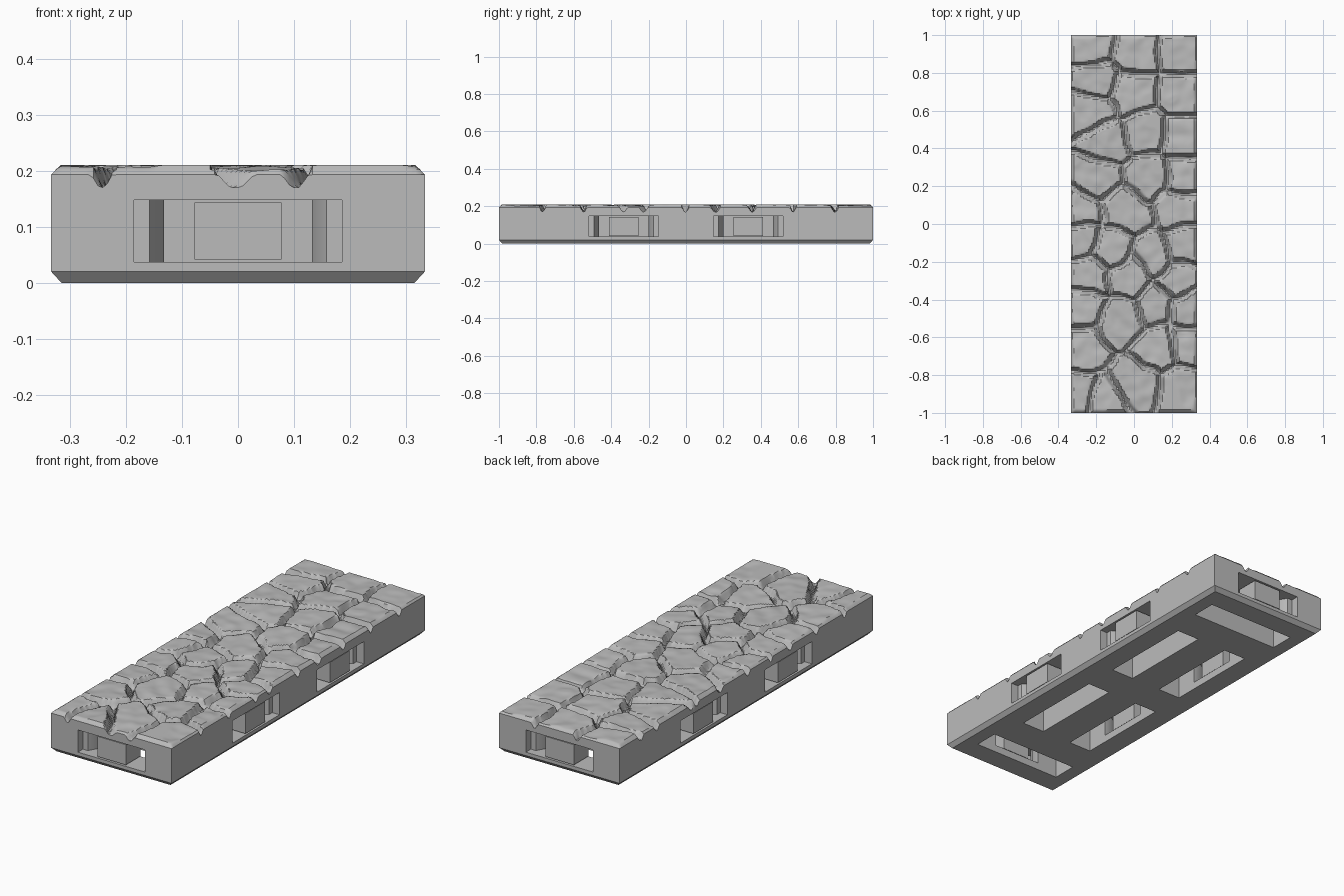
import bpy, bmesh, random
from mathutils import Vector, Matrix, noise
from math import pi

random.seed(4)
HX, HY = 0.333, 1.0          # half width and half length
CEIL = 0.148                 # top of the clip openings

cube = bpy.data.objects.get("Cube")
if cube:
    bpy.data.objects.remove(cube, do_unlink=True)

stone = bpy.data.materials.new("grey_stone")
stone.use_nodes = True
stone.diffuse_color = (0.5, 0.5, 0.5, 1)
stone.node_tree.nodes["Principled BSDF"].inputs["Base Color"].default_value = (0.5, 0.5, 0.5, 1)

# Centres of the paving stones
CENTRES = [
    (-.24, .93), (.02, .9), (.25, .9), (-.21, .77), (0, .7), (.25, .68), (-.24, .59),
    (-.15, .43), (.07, .48), (.25, .46), (-.2, .25), (.08, .25), (.27, .25),
    (-.04, .07), (.24, .08), (-.29, .07), (-.28, -.08), (-.12, -.14), (.1, -.17),
    (.26, -.11), (-.24, -.27), (-.02, -.27), (.22, -.3), (-.27, -.44), (-.08, -.51),
    (.12, -.42), (.29, -.44), (.12, -.66), (.29, -.64), (-.27, -.66), (0, -.83),
    (-.29, -.9), (-.16, -.94), (.26, -.88)]
SEEDS = [Vector(c) for c in CENTRES]
TILTS = [Vector((random.uniform(-.07, .07), random.uniform(-.05, .05))) for _ in SEEDS]


def stone_height(x, y):
    """Height of the cobbled surface: stones, grooves and a bevelled rim."""
    p = Vector((x, y))
    warp = noise.noise_vector(Vector((x * 9, y * 9, 3)))
    q = p + warp.xy * 0.022
    order = sorted(range(len(SEEDS)), key=lambda i: (SEEDS[i] - q).length_squared)
    a, b = order[:2]
    sa, sb = SEEDS[a], SEEDS[b]
    edge = ((sb - q).length_squared - (sa - q).length_squared) / (2 * (sb - sa).length)
    rough = noise.noise(Vector((x * 16, y * 16, a * 5)))
    top = 0.207 + TILTS[a].dot(p - sa) + 0.006 * rough
    rim = 0.193 + 1.1 * min(HX - abs(x), HY - abs(y))
    top = min(top, 0.21, rim)
    t = min(max((edge - 0.006) / 0.014, 0), 1)
    return 0.17 + (top - 0.17) * t


def add_object(name, bm):
    bmesh.ops.recalc_face_normals(bm, faces=bm.faces)
    mesh = bpy.data.meshes.new(name)
    bm.to_mesh(mesh)
    bm.free()
    mesh.materials.append(stone)
    obj = bpy.data.objects.new(name, mesh)
    bpy.context.collection.objects.link(obj)
    return obj


def prism(bm, outline, z0, z1, matrix):
    """Extrude a plan outline between two heights."""
    base = [bm.verts.new(matrix @ Vector((x, y, z0))) for x, y in outline]
    face = bm.faces.new(base)
    ext = bmesh.ops.extrude_face_region(bm, geom=[face])["geom"]
    for v in ext:
        if isinstance(v, bmesh.types.BMVert):
            v.co.z = z1


# Tile body: cobbled top, straight sides and chamfered underside
bm = bmesh.new()
bmesh.ops.create_grid(bm, x_segments=80, y_segments=240, size=1)
for v in bm.verts:
    v.co.x *= HX
    v.co.y *= HY
    v.co.z = stone_height(v.co.x, v.co.y)
rim = [e for e in bm.edges if e.is_boundary]
for z, sx, sy in ((0.02, 1, 1), (0, 0.945, 0.982)):
    geom = bmesh.ops.extrude_edge_only(bm, edges=rim)["geom"]
    for v in geom:
        if isinstance(v, bmesh.types.BMVert):
            v.co = (v.co.x * sx, v.co.y * sy, z)
    rim = [g for g in geom if isinstance(g, bmesh.types.BMEdge) and g.is_boundary]
bmesh.ops.edgeloop_fill(bm, edges=rim)
tile = add_object("cobbled_floor_tile", bm)

# Clip ports: local x runs along the edge, local y runs into the tile
ports = []
for turn in (0, pi):
    ports.append(Matrix.Rotation(turn, 4, 'Z') @ Matrix.Translation((0, -HY, 0)))
for turn in (pi / 2, -pi / 2):
    for along in (-0.333, 0.333):
        ports.append(Matrix.Rotation(turn, 4, 'Z') @ Matrix.Translation((along, -HX, 0)))

half = [(0.185, -0.02), (0.185, 0.04), (0.158, 0.04), (0.132, 0.085), (0.132, 0.15)]
throat = half + [(-x, y) for x, y in reversed(half)]


def rectangle(w, y0, y1):
    return [(-w, y0), (w, y0), (w, y1), (-w, y1)]


# Throats open the sides, pockets open the underside
for name, outline, z0, z1 in (
        ("port_throat_cutter", throat, 0.037, CEIL),
        ("under_pocket_cutter", rectangle(0.245, 0.125, 0.25), -0.02, CEIL + 0.003)):
    bm = bmesh.new()
    for m in ports:
        prism(bm, outline, z0, z1, m)
    cutter = add_object(name, bm)
    cutter.hide_render = True
    mod = tile.modifiers.new(name, 'BOOLEAN')
    mod.object = cutter
    mod.operation = 'DIFFERENCE'
    mod.solver = 'EXACT'
    bpy.context.view_layer.objects.active = tile
    bpy.ops.object.modifier_apply(modifier=mod.name)
    bpy.data.objects.remove(cutter, do_unlink=True)

# Loose support blocks standing in the ports
bm = bmesh.new()
for m in ports:
    prism(bm, rectangle(0.078, 0.004, 0.12), 0.042, 0.143, m)
add_object("port_support_blocks", bm)

# Soft stone tops with crisp edges
bpy.ops.object.select_all(action='DESELECT')
tile.select_set(True)
bpy.context.view_layer.objects.active = tile
bpy.ops.object.shade_smooth_by_angle(angle=0.6)
